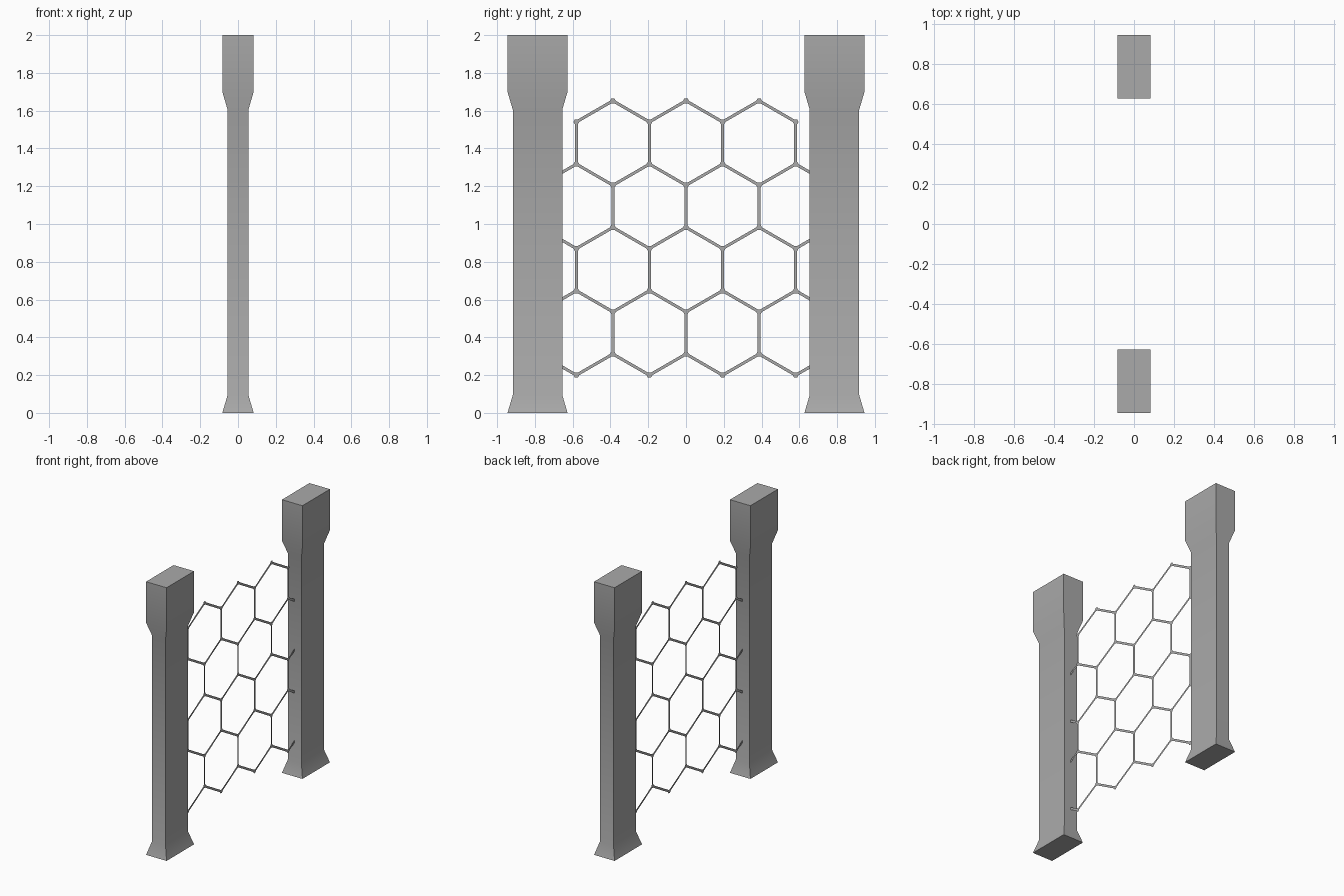
import bpy, bmesh
from math import cos, sin, pi, radians, sqrt
from mathutils import Vector

if "Cube" in bpy.data.objects:
    bpy.data.objects.remove(bpy.data.objects["Cube"])

grey = bpy.data.materials.new("grey")
grey.use_nodes = True
colour = (0.4, 0.4, 0.4, 1)
grey.diffuse_color = colour
grey.node_tree.nodes["Principled BSDF"].inputs["Base Color"].default_value = colour


def make_object(name, bm):
    mesh = bpy.data.meshes.new(name)
    bm.to_mesh(mesh)
    bm.free()
    mesh.materials.append(grey)
    ob = bpy.data.objects.new(name, mesh)
    bpy.context.collection.objects.link(ob)
    return ob


# Posts: rectangular rings (height, half depth in x, half width in y)
RINGS = [(0, 0.083, 0.159), (0.095, 0.055, 0.131), (1.605, 0.055, 0.131),
         (1.7, 0.083, 0.159), (2, 0.083, 0.159)]


def make_post(name, y):
    bm = bmesh.new()
    loops = [[bm.verts.new((sx * hx, y + sy * hy, z))
              for sx, sy in ((-1, -1), (1, -1), (1, 1), (-1, 1))]
             for z, hx, hy in RINGS]
    for low, high in zip(loops, loops[1:]):
        for i in range(4):
            j = (i + 1) % 4
            bm.faces.new((low[i], low[j], high[j], high[i]))
    bm.faces.new(reversed(loops[0]))
    bm.faces.new(loops[-1])
    post = make_object(name, bm)
    bpy.ops.object.select_all(action='DESELECT')
    post.select_set(True)
    bpy.context.view_layer.objects.active = post
    bpy.ops.object.shade_smooth_by_angle(angle=radians(30))


make_post("front_post", -0.786)
make_post("back_post", 0.786)

# Honeycomb net: a flat sheet of thin bars joined at small hexagonal nodes
PITCH, MIDDLE, HALF_BAR = 0.387, 0.926, 0.0135
SIDE = PITCH / sqrt(3)
nodes, bars = {}, set()


def polar(radius, degrees):
    return Vector((0, radius * cos(radians(degrees)), radius * sin(radians(degrees))))


def add_cell(y, z):
    keys = []
    for k in range(6):
        p = Vector((0, y, z)) + polar(SIDE, 30 + 60 * k)
        key = (round(p.y, 3), round(p.z, 3))
        key = next((n for n in nodes if abs(n[0] - key[0]) + abs(n[1] - key[1]) < 0.01), key)
        nodes.setdefault(key, p)
        keys.append(key)
    for k in range(6):
        # each bar leaves its first node at this many sixths of a turn
        a, b, turn = keys[k], keys[(k + 1) % 6], (k + 2) % 6
        if turn >= 3:
            a, b, turn = b, a, turn - 3
        bars.add((a, b, turn))


for row in range(4):
    count = 4 if row % 2 == 0 else 3
    for c in range(count):
        add_cell((c - (count - 1) / 2) * PITCH, MIDDLE + (row - 1.5) * 1.5 * SIDE)

bm = bmesh.new()
corners = {}
for key, p in nodes.items():
    corners[key] = [bm.verts.new(p + polar(HALF_BAR / cos(pi / 6), 60 * k)) for k in range(6)]
    bm.faces.new(corners[key])
for a, b, turn in sorted(bars):
    # direction of the bar is 30 + 60 * turn, so it meets matching node sides
    start, end = corners[a], corners[b]
    bm.faces.new((start[turn], end[(turn + 4) % 6], end[(turn + 3) % 6], start[turn + 1]))
make_object("honeycomb_net", bm)
